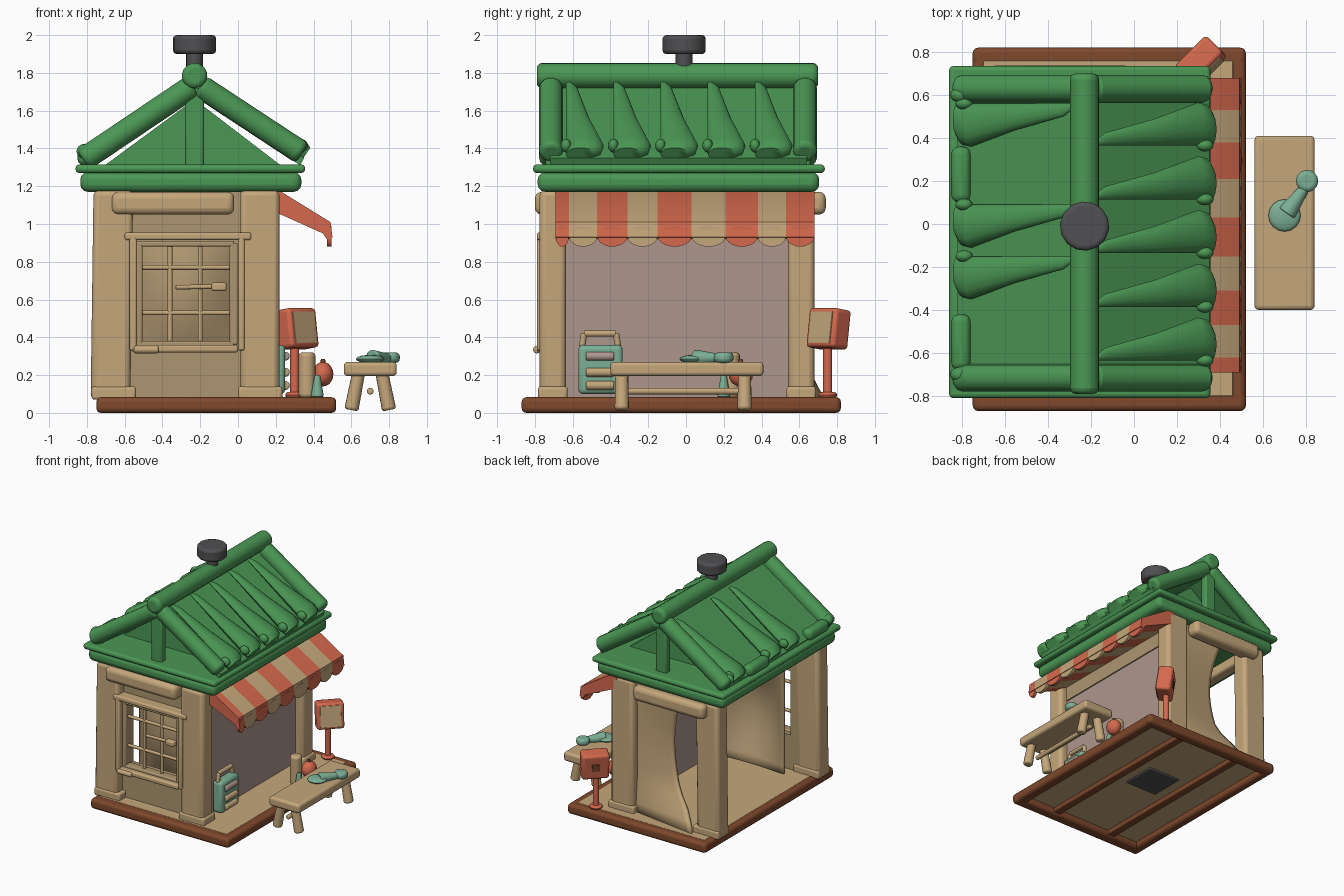
import bpy, bmesh, math
from mathutils import Vector

cube = bpy.data.objects.get("Cube")
if cube:
    bpy.data.objects.remove(cube, do_unlink=True)


def material(name, r, g, b):
    m = bpy.data.materials.new(name)
    m.use_nodes = True
    m.diffuse_color = (r, g, b, 1)
    m.node_tree.nodes["Principled BSDF"].inputs["Base Color"].default_value = (r, g, b, 1)
    return m


green = material("roof green", .07, .31, .09)
tan = material("tan wood", .56, .39, .20)
wall_tan = material("wall tan", .42, .30, .16)
orange = material("coral orange", .66, .14, .075)
brown = material("base brown", .21, .065, .025)
gray = material("dark gray", .08, .08, .085)
teal = material("teal", .20, .43, .30)
pink = material("dusty pink", .42, .31, .27)
parts = []


def finish(name, bm, mat, bevel=0):
    bmesh.ops.recalc_face_normals(bm, faces=bm.faces)
    mesh = bpy.data.meshes.new(name)
    bm.to_mesh(mesh)
    bm.free()
    mesh.materials.append(mat)
    ob = bpy.data.objects.new(name, mesh)
    bpy.context.collection.objects.link(ob)
    if bevel:
        mod = ob.modifiers.new("round", 'BEVEL')
        mod.width, mod.segments, mod.limit_method = bevel, 3, 'ANGLE'
    parts.append(ob)
    return ob


def box(name, x, y, z, mat, bevel=.01):
    """Box from its x, y and z ranges."""
    bm = bmesh.new()
    bmesh.ops.create_cube(bm, size=1)
    for v in bm.verts:
        v.co = [(a + b) / 2 + c * (b - a) for (a, b), c in zip((x, y, z), v.co)]
    return finish(name, bm, mat, bevel)


def extrude(name, profile, y0, y1, mat, bevel=0):
    """Side profile in x and z, extruded along y."""
    bm = bmesh.new()
    f = bm.faces.new([bm.verts.new((x, y0, z)) for x, z in profile])
    new = bmesh.ops.extrude_face_region(bm, geom=[f])["geom"]
    bmesh.ops.translate(bm, vec=(0, y1 - y0, 0), verts=[v for v in new if isinstance(v, bmesh.types.BMVert)])
    return finish(name, bm, mat, bevel)


def loft(name, rings, u, w, mat, sides=14, bevel=0):
    """Skin of ellipses (centre, radius along u, radius along w)."""
    bm = bmesh.new()
    u, w = Vector(u), Vector(w)
    loops = []
    for c, ru, rw in rings:
        angles = [2 * math.pi * i / sides for i in range(sides)]
        loops.append([bm.verts.new(Vector(c) + u * ru * math.cos(a) + w * rw * math.sin(a)) for a in angles])
    for a, b in zip(loops, loops[1:]):
        for i in range(sides):
            j = (i + 1) % sides
            bm.faces.new((a[i], a[j], b[j], b[i]))
    bm.faces.new(loops[0])
    bm.faces.new(loops[-1])
    return finish(name, bm, mat, bevel)


def rod(name, a, b, r, mat, r2=None, bevel=None):
    """Round bar between two points."""
    a, b = Vector(a), Vector(b)
    d = (b - a).normalized()
    u = d.orthogonal().normalized()
    r2 = r if r2 is None else r2
    return loft(name, [(a, r, r), (b, r2, r2)], u, d.cross(u), mat, bevel=min(r, r2) * .4 if bevel is None else bevel)


def ball(name, c, size, mat):
    bm = bmesh.new()
    bmesh.ops.create_uvsphere(bm, u_segments=16, v_segments=10, radius=1)
    for v in bm.verts:
        v.co = [p + q * s for p, q, s in zip(c, v.co, size)]
    return finish(name, bm, mat)


def sheet(name, func, n, mat, thick):
    """Curved sheet from a function of two 0-1 parameters."""
    bm = bmesh.new()
    g = [[bm.verts.new(func(i / n, j / n)) for j in range(n + 1)] for i in range(n + 1)]
    for i in range(n):
        for j in range(n):
            bm.faces.new((g[i][j], g[i + 1][j], g[i + 1][j + 1], g[i][j + 1]))
    ob = finish(name, bm, mat)
    ob.modifiers.new("thickness", 'SOLIDIFY').thickness = thick


# Base: hollow rim, floor and joists
for i, (x, y) in enumerate([((-.75, .52), (-.87, -.77)), ((-.75, .52), (.73, .82)),
                            ((-.75, -.67), (-.86, .81)), ((.43, .52), (-.86, .81))]):
    box(f"base_rim_{i}", x, y, (0, .083), brown, .025)
box("floor", (-.7, .46), (-.8, .76), (.05, .085), tan, .004)
for i, x in enumerate((-.45, .1)):
    box(f"floor_joist_{i}", (x, x + .07), (-.78, .74), (.015, .06), brown)
box("floor_hatch", (-.3, 0), (-.1, .2), (.04, .06), gray)

# Corner posts, with feet
for i, (x, y) in enumerate([(-.66, -.705), (.115, -.705), (-.66, .61), (.115, .61)]):
    post = box(f"corner_post_{i}", (x - .105, x + .105), (y - .07, y + .07), (.07, 1.18), tan, .03)
    for v in post.data.vertices:
        if v.co.z < .5 and x < 0:
            v.co.x -= .015
    box(f"post_foot_{i}", (x - .115, x + .12), (y - .078, y + .078), (.07, .14), tan, .015)
for i, y in enumerate((-.74, .68)):
    box(f"end_beam_{i}", (-.67, -.02), (y - .06, y + .06), (1.05, 1.17), tan, .035)
box("back_beam", (-.72, -.62), (-.65, .55), (1.09, 1.18), tan, .02)

# Front wall around the window opening
for i, (x, z) in enumerate([((-.6, .03), (.07, .37)), ((-.6, .03), (.9, 1.18)),
                            ((-.6, -.51), (.36, .91)), ((-.04, .03), (.36, .91))]):
    box(f"front_wall_{i}", x, (-.7, -.64), z, wall_tan, 0)
sheet("window_backing", lambda s, t: (-.6 + .65 * s, -.44 - .16 * math.sin(math.pi * s) * math.sin(math.pi * t),
                                      .15 + .95 * t), 16, wall_tan, .02)

# Window frame and bars
for i, (x, z) in enumerate([((-.6, .07), (.915, .955)), ((-.56, 0), (.32, .36)),
                            ((-.575, -.535), (.33, .94)), ((0, .035), (.33, .94))]):
    box(f"window_surround_{i}", x, (-.79, -.69), z, tan, .012)
for i, (x, z) in enumerate([((-.54, -.02), (.88, .91)), ((-.54, -.02), (.35, .38)),
                            ((-.54, -.505), (.36, .9)), ((-.045, 0), (.36, .9))]):
    box(f"window_frame_{i}", x, (-.75, -.68), z, wall_tan, .01)
for x in (-.36, -.2):
    rod("window_bar_upright", (x, -.71, .37), (x, -.71, .9), .013, tan)
for z in (.53, .77):
    rod("window_bar_cross", (-.52, -.71, z), (-.03, -.71, z), .013, tan)
rod("window_handle", (-.33, -.73, .665), (-.06, -.73, .67), .012, tan)
box("handle_grip", (-.14, -.06), (-.76, -.71), (.645, .69), tan, .012)
rod("window_latch", (-.55, -.79, .335), (-.42, -.79, .335), .02, tan)

# Shop side: pink panel with wall above
box("pink_panel", (.12, .15), (-.65, .57), (.08, .97), pink, 0)
box("shop_side_lintel", (.11, .16), (-.65, .57), (.96, 1.18), wall_tan, 0)


# Bowed end wall with a flared foot
def end_wall(s, t):
    edge = -.39 + .1 * math.sin(math.pi * min(1, (1 - t) * 1.15)) - .17 * max(0, .25 - t) * 4
    return (.1 + (edge - .1) * s, .63 - .05 * math.sin(math.pi * t) * s + .1 * s * max(0, .25 - t) * 4, .08 + 1.08 * t)


sheet("end_wall", end_wall, 14, tan, .03)

# Eaves
box("eave_lower", (-.835, .335), (-.785, .705), (1.17, 1.275), green, .04)
box("eave_upper", (-.86, .355), (-.81, .735), (1.27, 1.315), green, .02)

# Roof slopes, gable core and ridge
extrude("gable_core", [(-.72, 1.3), (.24, 1.3), (-.23, 1.66)], -.5, .42, green)
extrude("left_slope", [(-.82, 1.33), (-.8, 1.3), (-.23, 1.68), (-.23, 1.73)], -.72, .64, green)
extrude("right_slope", [(.35, 1.35), (.33, 1.31), (-.23, 1.68), (-.23, 1.73)], -.72, .64, green)
rod("ridge_pole", (-.23, -.79, 1.785), (-.23, .7, 1.785), .068, green)
for y in (-.715, .63):
    rod("rafter_left", (-.82, y, 1.34), (-.24, y, 1.73), .064, green)
    rod("rafter_right", (.34, y, 1.375), (-.2, y, 1.73), .064, green)
    box("king_post", (-.28, -.18), (y - .03, y + .03), (1.3, 1.72), green, .015)


# Tapered tiles, fanning one way on each slope
def tile(y, side):
    eave, top = (Vector((.36, 0, 1.37)), Vector((-.17, 0, 1.745))) if side > 0 else \
                (Vector((-.82, 0, 1.345)), Vector((-.29, 0, 1.72)))
    n = Vector((side * .57, 0, .82))
    rings = []
    for t, r in ((0, .075), (.04, .095), (.12, .1), (.5, .062), (.93, .03), (1, .015)):
        rings.append((eave.lerp(top, t) + Vector((0, y + side * r, 0)), r, r * .55))
    loft("roof_tile", rings, (0, 1, 0), n, green)
    ball("tile_knob", eave + Vector((-side * .03, y, .045)), (.04, .028, .036), green)


for k in range(5):
    tile(-.635 + .25 * k, 1)
for y in (.56, .09, -.15):
    tile(y, -1)
for y in (.23, -.55):
    box("eave_clip", (-.85, -.76), (y - .13, y + .13), (1.31, 1.4), green, .035)
for y in (-.7, .6):
    ball("rafter_knob", (-.81, y, 1.385), (.045, .035, .04), green)

# Chimney
rod("chimney_stem", (-.23, -.01, 1.78), (-.23, -.01, 1.92), .045, gray)
rod("chimney_cap", (-.23, -.01, 1.9), (-.23, -.01, 2), .115, gray, bevel=.02)

# Striped awning with scalloped edge
edges = [-.69, -.62, -.47, -.31, -.15, .03, .21, .38, .53, .68]
slope = [(.16, 1.18), (.23, 1.17), (.49, 1.01), (.5, .93), (.47, .92), (.45, .95), (.16, 1.08)]
for i, (a, b) in enumerate(zip(edges, edges[1:])):
    color = tan if i % 2 else orange
    extrude(f"awning_stripe_{i}", slope, a, b, color)
    c, r = (a + b) / 2, (b - a) / 2
    loft(f"awning_scallop_{i}", [((.47, c, .935), r, .055), ((.495, c, .935), r, .055)], (0, 1, 0), (0, 0, 1), color, 20)

# Standing sign, turned toward the shop front
rod("sign_foot", (.3, .75, .08), (.3, .75, .11), .05, orange)
rod("sign_pole", (.3, .75, .08), (.3, .75, .36), .024, orange)
for name, wide, deep, tall, shift, mat in (("sign_board", .105, .06, .105, 0, orange),
                                           ("sign_face", .08, .004, .085, .061, tan),
                                           ("sign_back_plate", .03, .004, .03, -.061, brown)):
    ob = box(name, (-wide, wide), (-deep - shift, deep - shift), (-tall, tall), mat, .02 if deep > .01 else .002)
    ob.location = (.31, .755, .445)
    ob.rotation_euler = (math.radians(-8), 0, math.radians(45))

# Bench
box("bench_top", (.56, .84), (-.4, .41), (.195, .27), tan, .02)
for y in (-.34, .31):
    for s in (-1, 1):
        rod("bench_leg", (.7 + s * .1, y, .015), (.7 + s * .06, y, .22), .038, tan, .034)
rod("bench_stretcher", (.7, -.35, .115), (.7, .31, .115), .018, tan)

# Ladle on the bench
rod("ladle_handle", (.71, .05, .29), (.81, .19, .29), .045, teal, .02)
ball("ladle_bowl", (.7, .04, .285), (.075, .075, .022), teal)
rod("ladle_cup", (.805, .2, .265), (.805, .2, .32), .052, teal)

# Goods by the shop front
rod("wooden_canister", (.365, .24, .08), (.365, .24, .32), .045, tan)
ball("orange_pot", (.45, .29, .205), (.055, .065, .065), orange)
rod("pot_stem", (.45, .29, .25), (.45, .29, .285), .012, brown)
rod("small_bottle", (.42, .2, .085), (.42, .2, .2), .035, teal, .015)

# Teal carrier with rolls and a handle
box("carrier", (.16, .25), (-.57, -.335), (.1, .36), teal, .025)
for z, mat in ((.3, pink), (.215, tan), (.145, tan)):
    rod("carrier_roll", (.25, -.53, z), (.25, -.38, z), .024, mat)
for a, b in (((-.55, .35), (-.54, .42)), ((-.54, .42), (-.37, .42)), ((-.37, .42), (-.36, .35))):
    rod("carrier_handle", (.2, *a), (.2, *b), .017, tan)

# Smooth shading with sharp edges kept
bpy.ops.object.select_all(action='DESELECT')
for ob in parts:
    ob.select_set(True)
bpy.context.view_layer.objects.active = parts[0]
bpy.ops.object.shade_smooth_by_angle(angle=math.radians(40))
